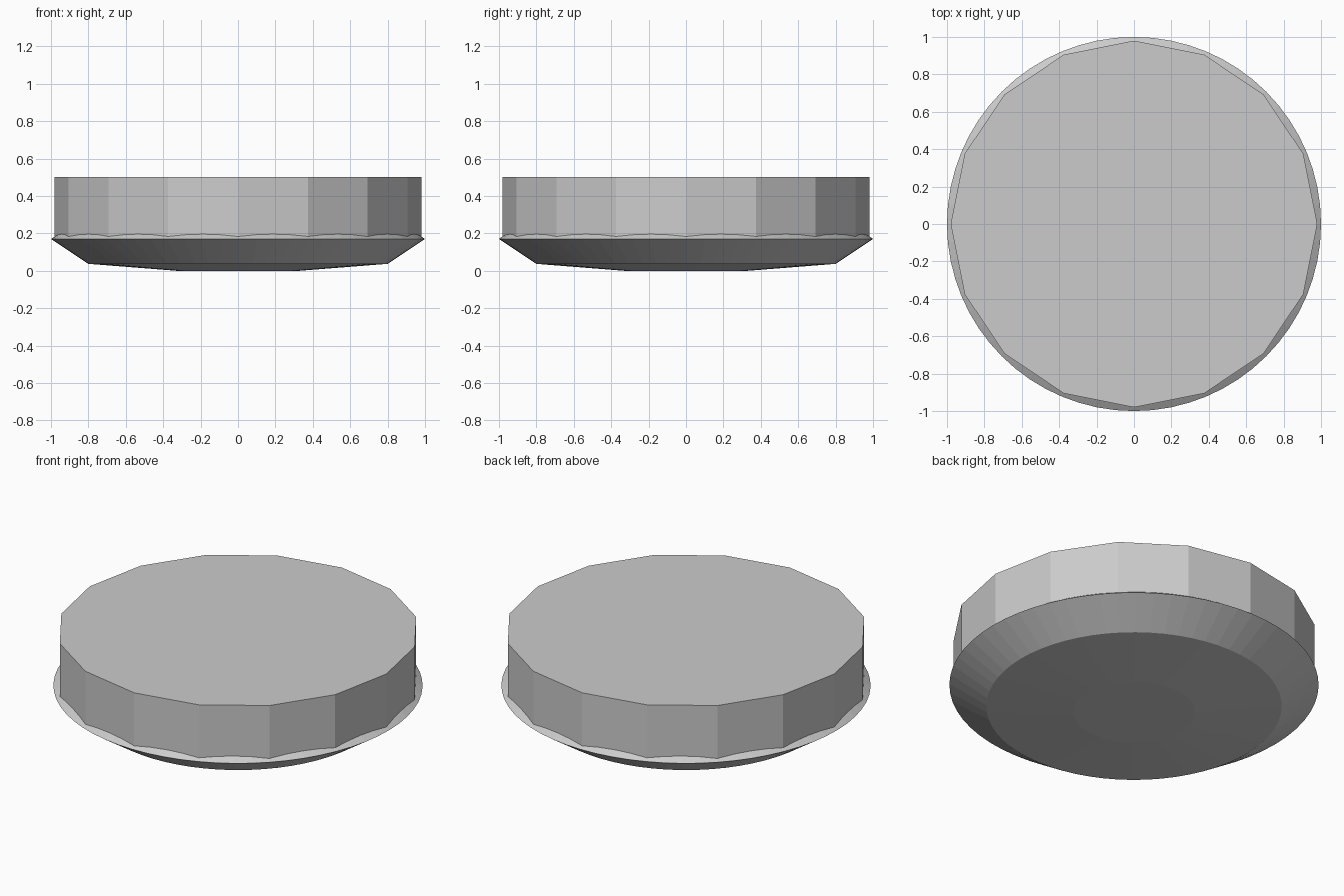
import bpy, bmesh, math

if "Cube" in bpy.data.objects:
    bpy.data.objects.remove(bpy.data.objects["Cube"])


def lathe(name, profile, sides):
    """Closed solid of revolution around z from (radius, height) points."""
    bm = bmesh.new()
    rings = []
    for r, z in profile:
        rings.append([bm.verts.new((r * math.cos(2 * math.pi * i / sides),
                                    r * math.sin(2 * math.pi * i / sides), z))
                      for i in range(sides)])
    for a, b in zip(rings, rings[1:]):
        for i in range(sides):
            j = (i + 1) % sides
            bm.faces.new((a[i], a[j], b[j], b[i]))
    bm.faces.new(rings[0][::-1])
    bm.faces.new(rings[-1])
    bmesh.ops.recalc_face_normals(bm, faces=bm.faces)
    mesh = bpy.data.meshes.new(name)
    bm.to_mesh(mesh)
    bm.free()
    obj = bpy.data.objects.new(name, mesh)
    bpy.context.collection.objects.link(obj)
    return obj


# Round lens-shaped base: chamfered below and above the sharp rim
half = [(0.33, 0.0), (0.80, 0.037)]
rim = 0.17
lathe("base_dish", half + [(1.0, rim)] + [(r, 2 * rim - z) for r, z in half[::-1]], 64)

# Sixteen-sided drum standing on the sloping upper side of the dish
lathe("drum", [(0.98, 0.175), (0.98, 0.50)], 16)
